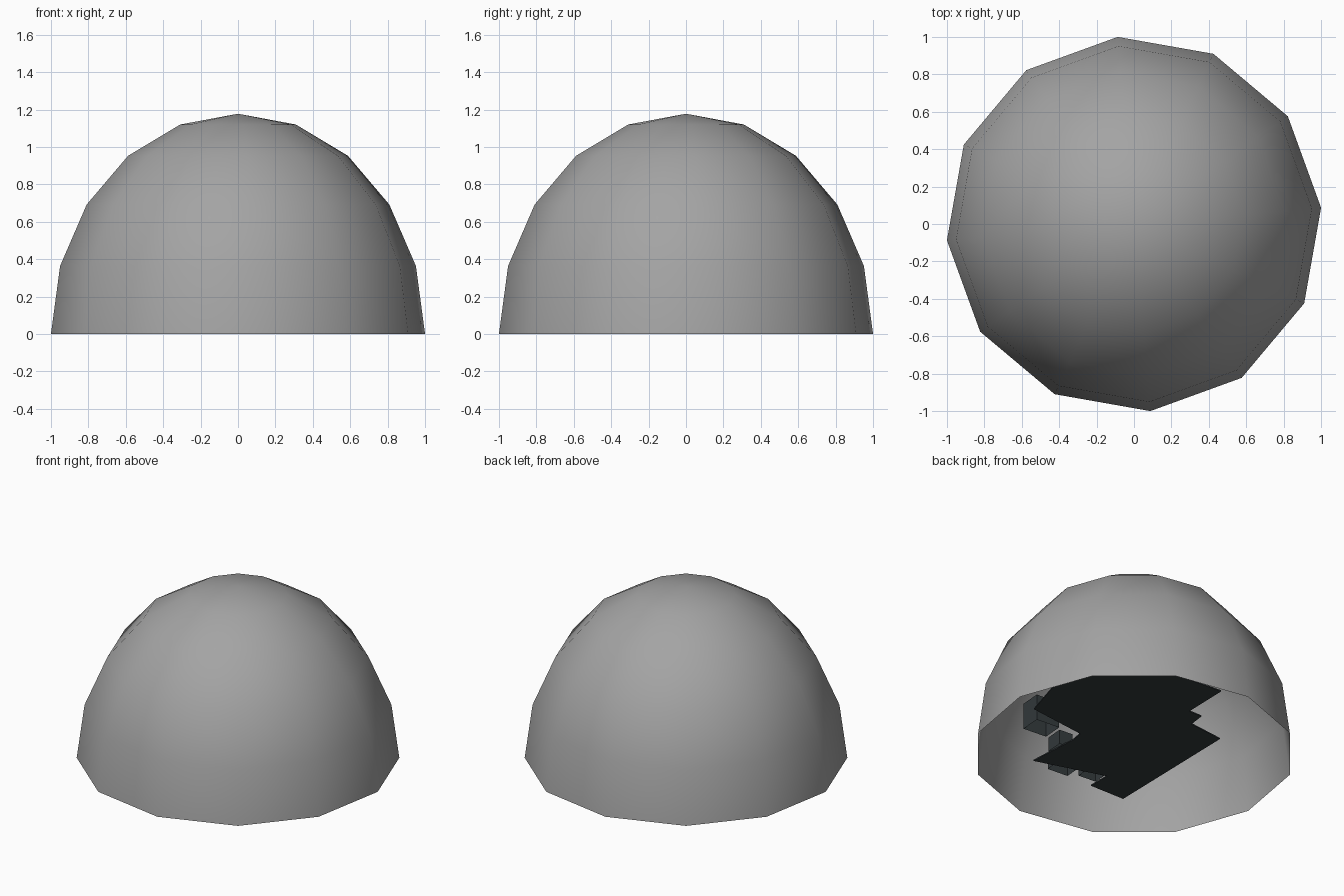
import bpy, bmesh, math
from mathutils import Matrix

cube = bpy.data.objects.get("Cube")
if cube:
    bpy.data.objects.remove(cube, do_unlink=True)


def material(name, rgb):
    m = bpy.data.materials.new(name)
    m.use_nodes = True
    m.diffuse_color = (*rgb, 1)
    m.node_tree.nodes["Principled BSDF"].inputs["Base Color"].default_value = (*rgb, 1)
    return m


def add_object(name, bm, mat, smooth=False):
    mesh = bpy.data.meshes.new(name)
    bm.to_mesh(mesh)
    bm.free()
    mesh.materials.append(mat)
    for p in mesh.polygons:
        p.use_smooth = smooth
    obj = bpy.data.objects.new(name, mesh)
    bpy.context.scene.collection.objects.link(obj)
    return obj


def diagonal(u, n):
    """Turn diagonal plan coordinates into x, y."""
    s = math.sqrt(0.5)
    return (n - u) * s, (n + u) * s


dome_grey = material("dome grey", (0.37, 0.37, 0.37))
slate = material("dark slate", (0.033, 0.042, 0.045))

# Open smooth dome with twelve sides, turned slightly
bm = bmesh.new()
bmesh.ops.create_uvsphere(bm, u_segments=12, v_segments=10, radius=1)
below = [v for v in bm.verts if v.co.z < -0.01]
bmesh.ops.delete(bm, geom=below, context="VERTS")
turn = Matrix.Rotation(math.radians(5), 4, "Z") @ Matrix.Diagonal((1.004, 1.004, 1.178, 1))
bmesh.ops.transform(bm, matrix=turn, verts=bm.verts)
add_object("dome", bm, dome_grey, smooth=True)

# Stepped floor slab inside the dome
FLOOR = 0.19
outline = [(-.145, -.88), (.52, -.19), (.36, .01), (.43, .1), (.36, .17),
           (.58, .4), (.03, .88), (-.46, .54), (-.6, .28), (-.34, -.05),
           (-.39, -.12), (-.66, -.36), (-.22, -.59), (-.33, -.7)]
bm = bmesh.new()
face = bm.faces.new([bm.verts.new((*diagonal(u, n), FLOOR)) for u, n in outline])
top = bmesh.ops.extrude_face_region(bm, geom=[face])["geom"]
for v in (g for g in top if isinstance(g, bmesh.types.BMVert)):
    v.co.z += 0.008
bmesh.ops.recalc_face_normals(bm, faces=bm.faces)
add_object("floor_slab", bm, slate)

# Small rooms, open below, along the stepped edge: centre, width, depth, height
rooms = {
    "corner_room": (-.575, .04, .17, .14, .18),
    "middle_room": (-.48, -.24, .1, .12, .1),
    "first_bay": (-.49, -.48, .15, .1, .1),
    "second_bay": (-.31, -.57, .13, .11, .1),
}
for name, (u, n, w, d, h) in rooms.items():
    bm = bmesh.new()
    bmesh.ops.create_cube(bm, size=1)
    underside = [f for f in bm.faces if f.normal.z < -0.5]
    bmesh.ops.delete(bm, geom=underside, context="FACES")
    place = (Matrix.Translation((*diagonal(u, n), FLOOR + h / 2 + 0.001))
             @ Matrix.Rotation(math.radians(-4.5), 4, "Z") @ Matrix.Diagonal((w, d, h, 1)))
    bmesh.ops.transform(bm, matrix=place, verts=bm.verts)
    add_object(name, bm, slate)
